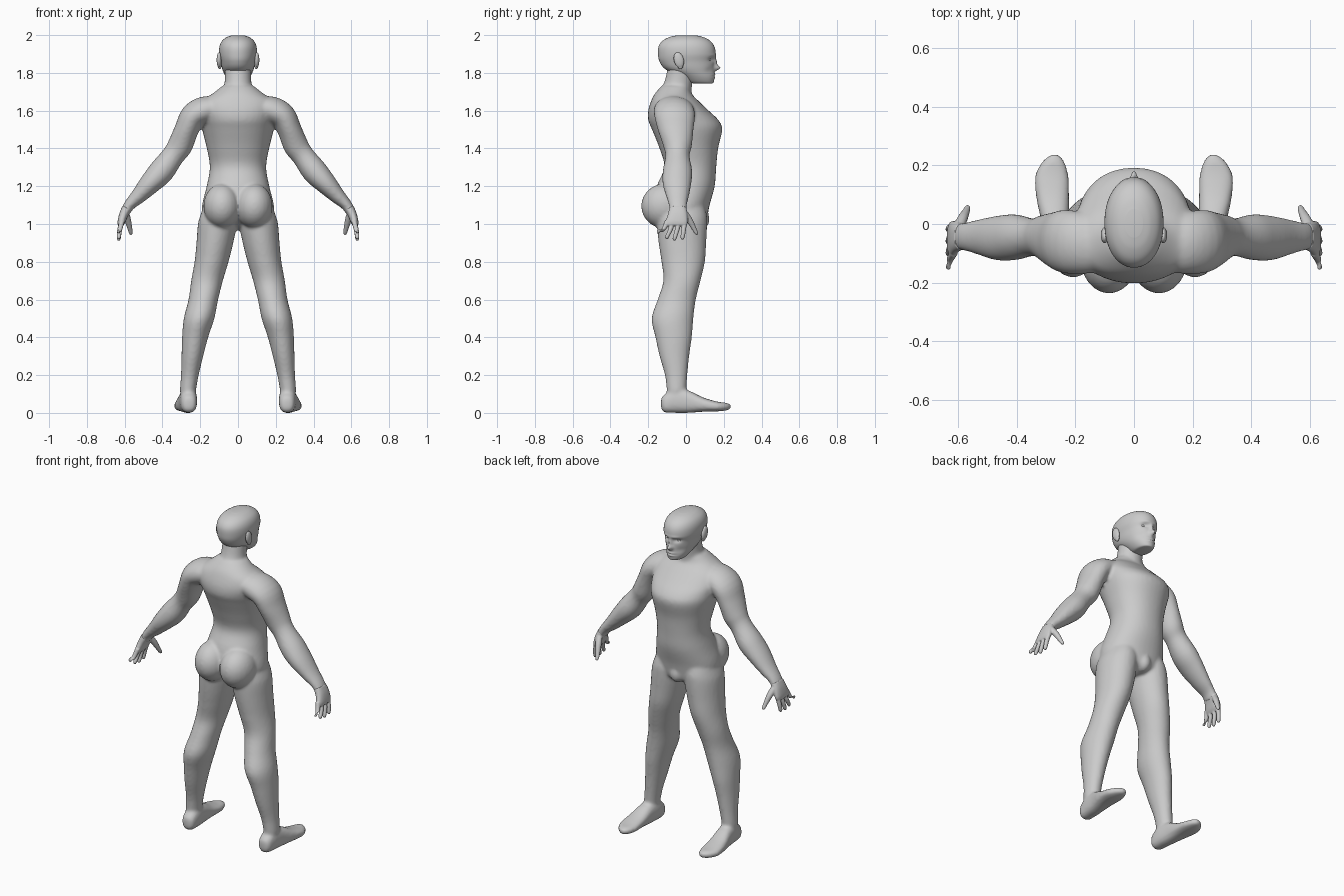
import bpy, bmesh, math
from mathutils import Vector, Matrix


def spline(st, k):
    """Catmull-Rom through the stations."""
    st = [Vector(s) for s in st]
    out = []
    for i in range(len(st) - 1):
        a, b, c, d = st[max(i - 1, 0)], st[i], st[i + 1], st[min(i + 2, len(st) - 1)]
        for j in range(k):
            t = j / k
            out.append(0.5 * (2 * b + (c - a) * t + (2 * a - 5 * b + 4 * c - d) * t * t
                              + (3 * b - a - 3 * c + d) * t ** 3))
    return out + [st[-1]]


def loft(bm, stations, frame='Z', p=2.0, n=28, k=4):
    """Skin superellipse rings; a station is (x, y, z, radius_u, radius_v)."""
    st = spline(stations, k)
    rings = []
    for i, s in enumerate(st):
        u, v = Vector((1, 0, 0)), Vector((0, 1, 0))
        if frame == 'Y':
            v = Vector((0, 0, 1))
        elif frame == 'PATH':
            t = st[min(i + 1, len(st) - 1)] - st[max(i - 1, 0)]
            u = v.cross(Vector(t[:3])).normalized()
        ring = []
        for j in range(n):
            c, q = math.cos(2 * math.pi * j / n), math.sin(2 * math.pi * j / n)
            c, q = [math.copysign(abs(w) ** (2 / p), w) for w in (c, q)]
            ring.append(bm.verts.new(Vector(s[:3]) + u * c * max(s[3], .002) + v * q * max(s[4], .002)))
        rings.append(ring)
    faces = [bm.faces.new(rings[0]), bm.faces.new(rings[-1][::-1])]
    for a, b in zip(rings, rings[1:]):
        for j in range(n):
            faces.append(bm.faces.new((a[j], b[j], b[(j + 1) % n], a[(j + 1) % n])))
    bmesh.ops.recalc_face_normals(bm, faces=faces)


def ball(bm, loc, size, rot=0):
    m = Matrix.Translation(loc) @ Matrix.Rotation(rot, 4, 'X') @ Matrix.Diagonal((*size, 1))
    bmesh.ops.create_uvsphere(bm, u_segments=24, v_segments=16, radius=1, matrix=m)


def finish(bm, name, voxel=0, smooth=0):
    me = bpy.data.meshes.new(name)
    bm.to_mesh(me)
    bm.free()
    for f in me.polygons:
        f.use_smooth = True
    ob = bpy.data.objects.new(name, me)
    bpy.context.collection.objects.link(ob)
    if voxel:
        r = ob.modifiers.new("fuse", 'REMESH')
        r.mode, r.voxel_size, r.use_smooth_shade = 'VOXEL', voxel, True
        s = ob.modifiers.new("soften", 'SMOOTH')
        s.factor, s.iterations = 0.5, smooth
    return ob


def span(rows):
    """(z, x_in, x_out, y_back, y_front) to loft stations."""
    return [((a + b) / 2, (c + d) / 2, z, (b - a) / 2, (d - c) / 2) for z, a, b, c, d in rows]


def flip(st, s):
    return [(s * r[0], *r[1:]) for r in st]


# Torso and neck
body = bmesh.new()
torso = [(.97, .04, -.04, .07), (1.0, .12, -.10, .105), (1.05, .18, -.15, .115), (1.1, .19, -.175, .125),
         (1.2, .166, -.155, .152), (1.3, .149, -.115, .16), (1.4, .165, -.14, .17), (1.5, .19, -.18, .192),
         (1.55, .2, -.2, .172), (1.6, .21, -.2, .12), (1.65, .195, -.185, .068), (1.69, .135, -.165, .03),
         (1.73, .085, -.13, .02)]
loft(body, span([(z, -w, w, a, b) for z, w, a, b in torso]), p=2.15, n=40)
neck = [(1.6, .09, -.14, .04), (1.7, .08, -.135, .03), (1.76, .07, -.112, .036), (1.84, .07, -.095, .045)]
loft(body, span([(z, -w, w, a, b) for z, w, a, b in neck]))
ball(body, (0, .08, 1.025), (.04, .045, .055))

# Limbs, feet and buttocks
leg = span([(1.12, .02, .17, -.12, .09), (1.05, .008, .198, -.15, .11), (1.0, .006, .212, -.155, .112),
            (.9, .025, .22, -.145, .107), (.8, .05, .23, -.13, .1), (.7, .08, .248, -.12, .077),
            (.6, .105, .262, -.15, .052), (.5, .125, .287, -.182, .039), (.4, .158, .296, -.162, .031),
            (.3, .184, .299, -.14, .017), (.2, .208, .302, -.112, .007), (.12, .222, .307, -.102, .002),
            (.06, .228, .3, -.1, 0)])
arm = [(.10, -.07, 1.62, .05, .09), (.17, -.065, 1.605, .072, .105), (.235, -.06, 1.572, .07, .108),
       (.272, -.055, 1.5, .064, .095), (.307, -.045, 1.415, .066, .076), (.345, -.045, 1.36, .06, .064),
       (.405, -.045, 1.28, .067, .078), (.465, -.048, 1.215, .057, .076), (.525, -.045, 1.15, .042, .061),
       (.575, -.043, 1.1, .03, .048), (.598, -.043, 1.06, .026, .047)]
foot = [(.26, -.132, .05, .018, .025), (.26, -.115, .05, .038, .047), (.262, -.06, .064, .046, .064),
        (.268, .01, .06, .048, .06), (.277, .09, .044, .056, .038), (.28, .165, .034, .057, .026),
        (.274, .215, .033, .036, .02), (.27, .237, .033, .012, .012)]
for s in (1, -1):
    loft(body, flip(leg, s))
    loft(body, flip(arm, s), 'PATH')
    loft(body, flip(foot, s), 'Y', p=2.5)
    ball(body, (s * .085, -.115, 1.095), (.098, .122, .118))
finish(body, "body", .009, 6)

# Hands: palm, four fingers, thumb
hand = bmesh.new()
loft(hand, [(.588, -.043, 1.085, .026, .045), (.605, -.044, 1.05, .024, .052), (.618, -.05, 1.01, .02, .06),
            (.624, -.052, .99, .013, .055)], 'PATH', p=2.4)
for y0, y1, z1 in ((-.098, -.145, .95), (-.068, -.1, .92), (-.036, -.06, .912), (-.008, -.018, .917)):
    loft(hand, [(.613, y0, 1.02, .014, .014), (.626, y0 * .55 + y1 * .45, .97, .013, .013),
                (.631, y1, z1 + .012, .011, .011), (.631, y1, z1, .005, .005)], 'PATH', n=12)
loft(hand, [(.6, -.015, 1.07, .02, .02), (.585, .015, 1.025, .018, .02), (.572, .042, .975, .013, .014),
            (.567, .055, .95, .01, .01), (.566, .058, .942, .004, .004)], 'PATH', n=12)
hands = finish(hand, "hands", .0035, 4)
hands.modifiers.new("other_hand", 'MIRROR')

# Head: loft, then sculpt the face with soft bumps
head = bmesh.new()
skull = [(1.744, .028, .05, .135), (1.75, .046, .012, .146), (1.78, .066, -.035, .15), (1.82, .083, -.11, .15),
         (1.86, .092, -.14, .15), (1.9, .1, -.148, .157), (1.94, .098, -.145, .15), (1.97, .084, -.124, .128),
         (1.99, .058, -.086, .09), (1.999, .03, -.045, .05)]
loft(head, span([(z, -w, w, a, b) for z, w, a, b in skull]), p=2.1, n=96, k=8)
bumps = [(0, 1.826, .029, .013, .014), (0, 1.855, .014, .010, .024), (.036, 1.872, -.013, .02, .013),
         (.03, 1.892, .004, .025, .008), (0, 1.79, .006, .024, .006), (0, 1.776, .006, .022, .006),
         (0, 1.783, -.005, .028, .003), (.05, 1.81, -.006, .02, .022)]
for v in head.verts:
    if v.co.y > .04:
        v.co.y += sum(a * math.exp(-((abs(v.co.x) - cx) / sx) ** 2 - ((v.co.z - cz) / sz) ** 2)
                      for cx, cz, a, sx, sz in bumps)
finish(head, "head")

# Eyes and ears
eyes, ears = bmesh.new(), bmesh.new()
for s in (1, -1):
    ball(eyes, (s * .036, .118, 1.871), (.015, .014, .010))
    ball(ears, (s * .1, -.038, 1.868), (.013, .026, .042), .25)
    ball(ears, (s * .097, -.03, 1.84), (.010, .015, .02))
finish(eyes, "eyes")
finish(ears, "ears")
